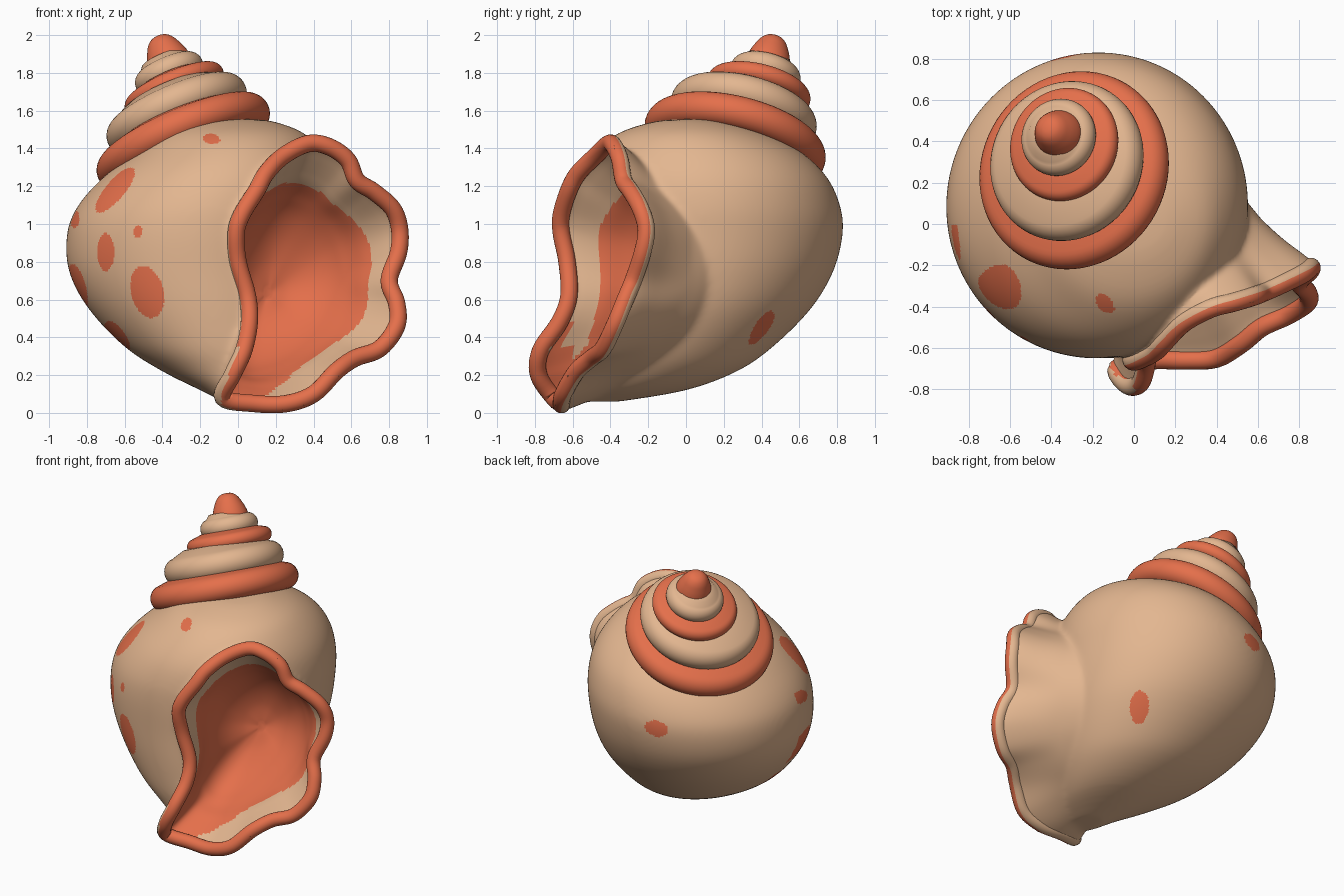
import bpy, bmesh, math
from mathutils import Vector

if "Cube" in bpy.data.objects:
    bpy.data.objects.remove(bpy.data.objects["Cube"])


def material(name, col):
    m = bpy.data.materials.new(name)
    m.diffuse_color = (*col, 1)
    m.use_nodes = True
    m.node_tree.nodes["Principled BSDF"].inputs["Base Color"].default_value = m.diffuse_color
    return m


TAN = material("sandy tan", (0.77, 0.47, 0.28))
RED = material("coral red", (0.78, 0.16, 0.07))


def smooth_path(pts, n, closed):
    """Catmull-Rom interpolation, works for vectors of any size."""
    pts = [Vector(p) for p in pts]
    out, m = [], len(pts)
    get = (lambda i: pts[i % m]) if closed else (lambda i: pts[max(0, min(m - 1, i))])
    for i in range(m if closed else m - 1):
        a, b, c, d = get(i - 1), get(i), get(i + 1), get(i + 2)
        for k in range(n):
            t = k / n
            out.append(b + (c - a) * (0.5 * t) + (a * 2 - b * 5 + c * 4 - d) * (0.5 * t * t)
                       + (b * 3 - a + d - c * 3) * (0.5 * t ** 3))
    if not closed:
        out.append(pts[-1])
    return out


def loft(bm, rings, wrap=False, cap0=True, cap1=True, mat=None, flip=False):
    """Skin a row of closed rings."""
    vs = [[bm.verts.new(p) for p in r] for r in rings]
    n, m, faces = len(rings[0]), len(rings), []
    for j in range(m if wrap else m - 1):
        a, b = vs[j], vs[(j + 1) % m]
        for i in range(n):
            k = (i + 1) % n
            f = bm.faces.new((a[i], a[k], b[k], b[i]))
            f.material_index = mat(j, i) if mat else 0
            faces.append(f)
    if not wrap:
        if cap0:
            faces.append(bm.faces.new(vs[0][::-1]))
        if cap1:
            faces.append(bm.faces.new(vs[-1]))
            faces[-1].material_index = mat(m - 1, 0) if mat else 0
    bmesh.ops.recalc_face_normals(bm, faces=faces)
    if flip:
        bmesh.ops.reverse_faces(bm, faces=faces)


def finish(bm, name, mats):
    for f in bm.faces:
        f.smooth = True
    me = bpy.data.meshes.new(name)
    bm.to_mesh(me)
    bm.free()
    for m in mats:
        me.materials.append(m)
    ob = bpy.data.objects.new(name, me)
    bpy.context.collection.objects.link(ob)
    return ob


# Wavy mouth rim, starting bottom left and running along the bottom to the right
RIM = [(-.08, -.70, .08), (.08, -.66, .05), (.25, -.66, .048), (.4, -.65, .10), (.52, -.58, .22),
       (.62, -.50, .29), (.75, -.44, .34), (.84, -.38, .46), (.84, -.33, .58), (.80, -.28, .70),
       (.85, -.23, .85), (.856, -.21, .97), (.82, -.24, 1.08), (.72, -.29, 1.17), (.63, -.33, 1.23),
       (.58, -.35, 1.34), (.48, -.38, 1.41), (.37, -.41, 1.425), (.24, -.48, 1.36), (.15, -.57, 1.27),
       (.1, -.62, 1.18), (.02, -.66, 1.05), (-.01, -.66, .95), (.0, -.63, .8), (.05, -.62, .62),
       (.06, -.67, .48), (.03, -.77, .33), (-.03, -.78, .2)]
rim = smooth_path(RIM, 6, True)
N = len(rim)
calm = [sum((rim[(i + k) % N] for k in range(-14, 15)), Vector((0, 0, 0))) / 29 for i in range(N)]
MC = Vector((.42, -.45, .72))                       # mouth centre
D = Vector((-.46, .87, -.15)).normalized()          # direction into the shell
E1 = Vector((.87, .46, 0)).normalized()
E2 = D.cross(E1)


def mouth_rings(profile):
    """Rings going inwards (depth, scale); the waves fade with depth."""
    return [[MC + (p.lerp(q, min(1, max(0, u / .35))) - MC) * s + D * u for p, q in zip(rim, calm)]
            for u, s in profile]


# Body whorl: elliptical slices (z, xmin, xmax, ymin, ymax)
SLICES = [(.06, -.08, .1, -.6, -.35), (.12, -.2, .25, -.61, .0), (.22, -.4, .36, -.62, .27),
          (.35, -.6, .44, -.64, .46), (.55, -.79, .51, -.65, .66), (.75, -.895, .54, -.65, .78),
          (.95, -.905, .55, -.65, .83), (1.1, -.845, .55, -.635, .815), (1.25, -.71, .52, -.585, .745),
          (1.38, -.54, .45, -.49, .61), (1.48, -.4, .35, -.36, .42), (1.54, -.25, .2, -.18, .22),
          (1.555, -.12, .08, -.04, .1)]
rings = []
for z, x0, x1, y0, y1 in smooth_path(SLICES, 4, False):
    rings.append([Vector(((x0 + x1) / 2 + (x1 - x0) / 2 * math.cos(a),
                          (y0 + y1) / 2 + (y1 - y0) / 2 * math.sin(a), z))
                  for a in (math.tau * i / 96 for i in range(96))])
bm = bmesh.new()
loft(bm, rings)
# Flaring mouth, merged with the whorl by remeshing
FLARE = [(0, 1.06), (.08, 1.02), (.2, .945), (.35, .87), (.5, .79), (.6, .62)]
start = [[MC + (p - MC) * s - D * .05 for p in rim] for s in (.02, .5, 1.06)]
loft(bm, start + mouth_rings(smooth_path(FLARE, 4, False)))
body = finish(bm, "body_whorl", [TAN, RED])
bpy.context.view_layer.objects.active = body
body.select_set(True)
mod = body.modifiers.new("merge", 'REMESH')
mod.mode = 'VOXEL'
mod.voxel_size = 0.012
mod.use_smooth_shade = True
bpy.ops.object.modifier_apply(modifier=mod.name)
mod = body.modifiers.new("soften", 'SMOOTH')
mod.factor = 0.5
mod.iterations = 35
bpy.ops.object.modifier_apply(modifier=mod.name)

# Spots as seen from the front or back: x, z, half width, half height, tilt, side of y
SPOTS = [(-.65, 1.18, .05, .15, -.7, -1), (-.865, 1.03, .025, .05, 0, -1), (-.70, .85, .045, .1, 0, -1),
         (-.53, .96, .025, .033, 0, -1), (-.48, .64, .085, .14, .25, -1), (-.85, .64, .05, .15, .2, -1),
         (-.64, .40, .045, .1, .6, -1), (-.14, 1.45, .045, .027, -.2, -1),
         (-.33, .99, .08, .055, 0, 1), (.29, .45, .04, .1, -.5, 1)]
flat = [((p - MC).dot(E1), (p - MC).dot(E2), (p - MC).dot(D)) for p in rim]
angles = [math.atan2(y, x) for x, y, d in flat]


def in_mouth(r):
    """True in front of the surface spanned by the rim."""
    x, y = r.dot(E1), r.dot(E2)
    a = math.atan2(y, x)
    i = min(range(N), key=lambda k: 1 - math.cos(angles[k] - a))
    ratio = math.hypot(x, y) / math.hypot(flat[i][0], flat[i][1])
    return ratio < 1.06 and r.dot(D) < min(ratio, 1) * flat[i][2] + .012


bm = bmesh.new()
bm.from_mesh(body.data)
doomed = []
for f in bm.faces:
    f.smooth = True
    f.material_index = 0
    c = f.calc_center_median()
    r = c - MC
    # Open the mouth
    if r.dot(D) < .12 and in_mouth(r):
        doomed.append(f)
        continue
    for x, z, a, b, tilt, side in SPOTS:
        dx, dz = c.x - x, c.z - z
        u = dx * math.cos(tilt) + dz * math.sin(tilt)
        v = dz * math.cos(tilt) - dx * math.sin(tilt)
        if c.y * side > 0 and (u / a) ** 2 + (v / b) ** 2 < 1:
            f.material_index = 1
bmesh.ops.delete(bm, geom=doomed, context='FACES')
bm.to_mesh(body.data)
bm.free()

# Mouth lining: tan band behind the rim, red deeper in
LINING = [(0, .995), (.05, .965), (.1, .92), (.16, .865), (.22, .81), (.32, .74), (.42, .62),
          (.5, .45), (.55, .25), (.565, .05)]
prof = smooth_path(LINING, 6, False)
# Depth where the tan ends, one value per rim point
TAN_END = [0, .05, .15, .22, .25, .25, .22, .19, .17, .15, .16, .17, .19, .2,
           .21, .22, .22, .22, .21, .2, .19, .17, .17, .17, .17, .18, .19, .1]


def lining_colour(j, i):
    k, t = i // 6, (i % 6) / 6
    end = TAN_END[k] * (1 - t) + TAN_END[(k + 1) % len(TAN_END)] * t
    begin = .13 if k >= 26 or k < 1 else .08 if k == 25 else .03
    return 0 if begin <= prof[j][0] < end else 1


bm = bmesh.new()
loft(bm, mouth_rings(prof), cap0=False, mat=lining_colour, flip=True)
finish(bm, "mouth_lining", [TAN, RED])

# Rounded lip swept along the rim: red towards the opening, tan behind
SIDES = 20
rings, outs = [], []
for i, p in enumerate(rim):
    t = (rim[(i + 1) % N] - rim[i - 1]).normalized()
    n = t.cross(D).normalized()
    b = n.cross(t)
    outs.append([n * math.cos(a) + b * math.sin(a) for a in (math.tau * k / SIDES for k in range(SIDES))])
    rings.append([p + o * .046 for o in outs[-1]])


def lip_colour(j, i):
    o = outs[j][i] + outs[j][(i + 1) % SIDES]
    low_left = j // 6 >= 26 or j // 6 < 1
    face = (E1 * .6 - D * .8) if low_left else -D
    inward = (MC - rim[j]).normalized()
    return 0 if o.dot(face) < (0 if low_left else -.25) and o.dot(inward) < .6 else 1


bm = bmesh.new()
loft(bm, rings, wrap=True, mat=lip_colour)
finish(bm, "mouth_lip", [TAN, RED])

# Spire: tilted whorls stacked towards the tip
AXIS = Vector((-.43, .25, 1)).normalized()
U = AXIS.cross(Vector((0, 1, 0))).normalized()
V = AXIS.cross(U)


def lathe(name, centre, profile, mat):
    c = Vector(centre)
    bm = bmesh.new()
    loft(bm, [[c + AXIS * h + (U * math.cos(a) + V * math.sin(a)) * r
               for a in (math.tau * i / 72 for i in range(72))] for r, h in profile])
    finish(bm, name, [mat])


def whorl(name, centre, R, t, mat):
    arc = [(R - t + t * math.cos(a), t * math.sin(a))
           for a in (math.pi * (k / 14 - .5) for k in range(14))]
    lathe(name, centre, [(R * .3, -t)] + arc + [(R * .62, t * 1.4), (R * .3, t * 1.55)], mat)


whorl("spire_whorl_1", (-.29, .26, 1.435), .49, .088, RED)
whorl("spire_whorl_2", (-.325, .305, 1.58), .395, .092, TAN)
whorl("spire_whorl_3", (-.338, .385, 1.71), .28, .05, RED)
whorl("spire_whorl_4", (-.365, .42, 1.795), .19, .065, TAN)
TIP = [(.118, -.04), (.116, .01), (.105, .05), (.09, .085), (.074, .115), (.053, .138), (.028, .15), (.004, .153)]
lathe("spire_tip", (-.365, .435, 1.857), [tuple(p) for p in smooth_path(TIP, 3, False)], RED)
